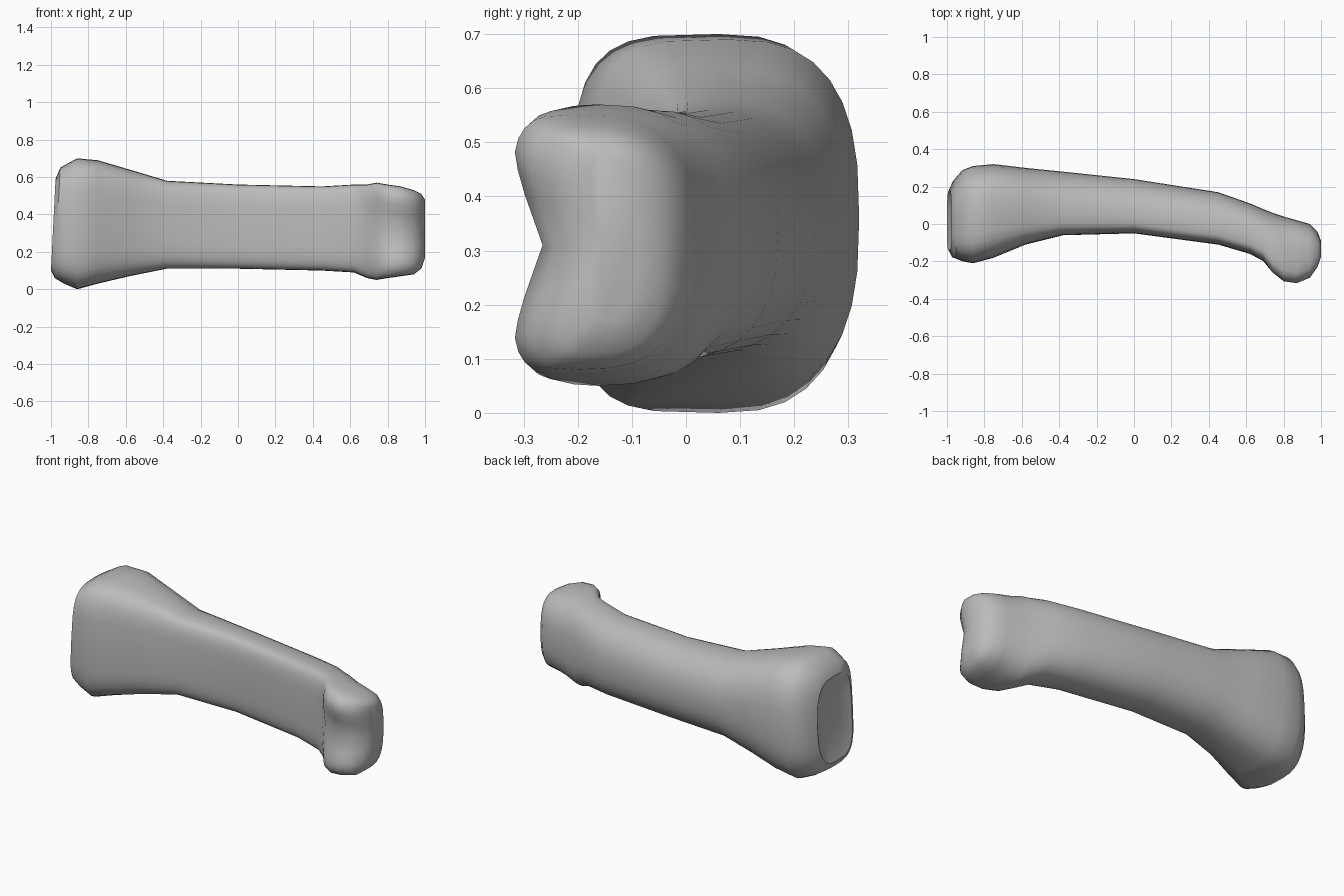
import bpy, bmesh, math

cube = bpy.data.objects.get("Cube")
if cube:
    bpy.data.objects.remove(cube, do_unlink=True)

SIDES = 32

# Outline of the bone along its length: x, front y, back y, bottom z, top z
SECTIONS = [
    (-1, -.14, .18, .1, .59),
    (-.98, -.18, .23, .06, .65),
    (-.93, -.2, .29, .03, .68),
    (-.86, -.21, .31, 0, .7),
    (-.75, -.18, .32, .03, .69),
    (-.58, -.11, .3, .07, .64),
    (-.38, -.06, .28, .11, .58),
    (0, -.05, .24, .11, .56),
    (.45, -.11, .17, .1, .55),
    (.62, -.16, .11, .09, .56),
    (.69, -.2, .08, .06, .56),
    (.74, -.27, .06, .05, .57),
    (.8, -.32, .04, .06, .56),
    (.87, -.33, .02, .07, .55),
    (.94, -.3, 0, .08, .53),
    (.98, -.24, -.04, .11, .51),
    (1, -.18, -.09, .17, .48),
]


def clamp(value):
    return max(0, min(1, value))


def signed_power(value, power):
    return math.copysign(abs(value) ** power, value)


def add_ring(bm, x, front, back, low, high):
    """One closed outline, flat towards the front and rounder at the back."""
    base_end = clamp((-.35 - x) / .4)
    knuckle_end = clamp((x - .3) / .7)
    groove = .065 * clamp(1.6 - abs(x - .86) / .11)
    slant = .05 if x < -.9 else 0

    # Widest line sits near the front on the shaft, central at the base
    centre_y = front + (.32 + .2 * base_end) * (back - front)
    centre_z, half = (low + high) / 2, (high - low) / 2
    verts = []
    for i in range(SIDES):
        angle = math.tau * i / SIDES
        c, s = math.cos(angle), math.sin(angle)
        if c > 0:
            depth, power = back - centre_y, 2.2 + .5 * base_end + .8 * knuckle_end
        else:
            depth, power = centre_y - front, 4 - .6 * knuckle_end
        u, v = signed_power(c, 2 / power), signed_power(s, 2 / power)
        y, z = centre_y + depth * u, centre_z + half * v
        # Valley between the two front knuckles
        y += groove * clamp(-u) * clamp(1 - abs(v) / .75)
        verts.append(bm.verts.new((x + slant * (z - low), y, z)))
    return verts


def bridge(bm, first, second):
    """Skin two neighbouring outlines with quads."""
    for i in range(SIDES):
        bm.faces.new((first[i - 1], first[i], second[i], second[i - 1]))


# Shaft with its flared base and knuckle end
bm = bmesh.new()
rings = [add_ring(bm, *section) for section in SECTIONS]
for first, second in zip(rings, rings[1:]):
    bridge(bm, first, second)
bm.faces.new(rings[-1])

# Shallow joint cup in the base end
cup = add_ring(bm, -.97, -.08, .14, .18, .53)
bridge(bm, cup, rings[0])
bm.faces.new(cup)
bmesh.ops.recalc_face_normals(bm, faces=bm.faces)

mesh = bpy.data.meshes.new("finger_bone")
bm.to_mesh(mesh)
bm.free()
bone = bpy.data.objects.new("finger_bone", mesh)
bpy.context.collection.objects.link(bone)

# Plain grey bone
grey = bpy.data.materials.new("bone_grey")
grey.use_nodes = True
colour = (.5, .5, .5, 1)
grey.diffuse_color = colour
grey.node_tree.nodes["Principled BSDF"].inputs["Base Color"].default_value = colour
mesh.materials.append(grey)

# Smooth surface with crisp end rims
bpy.ops.object.select_all(action='DESELECT')
bone.select_set(True)
bpy.context.view_layer.objects.active = bone
bpy.ops.object.shade_smooth_by_angle(angle=math.radians(40))
